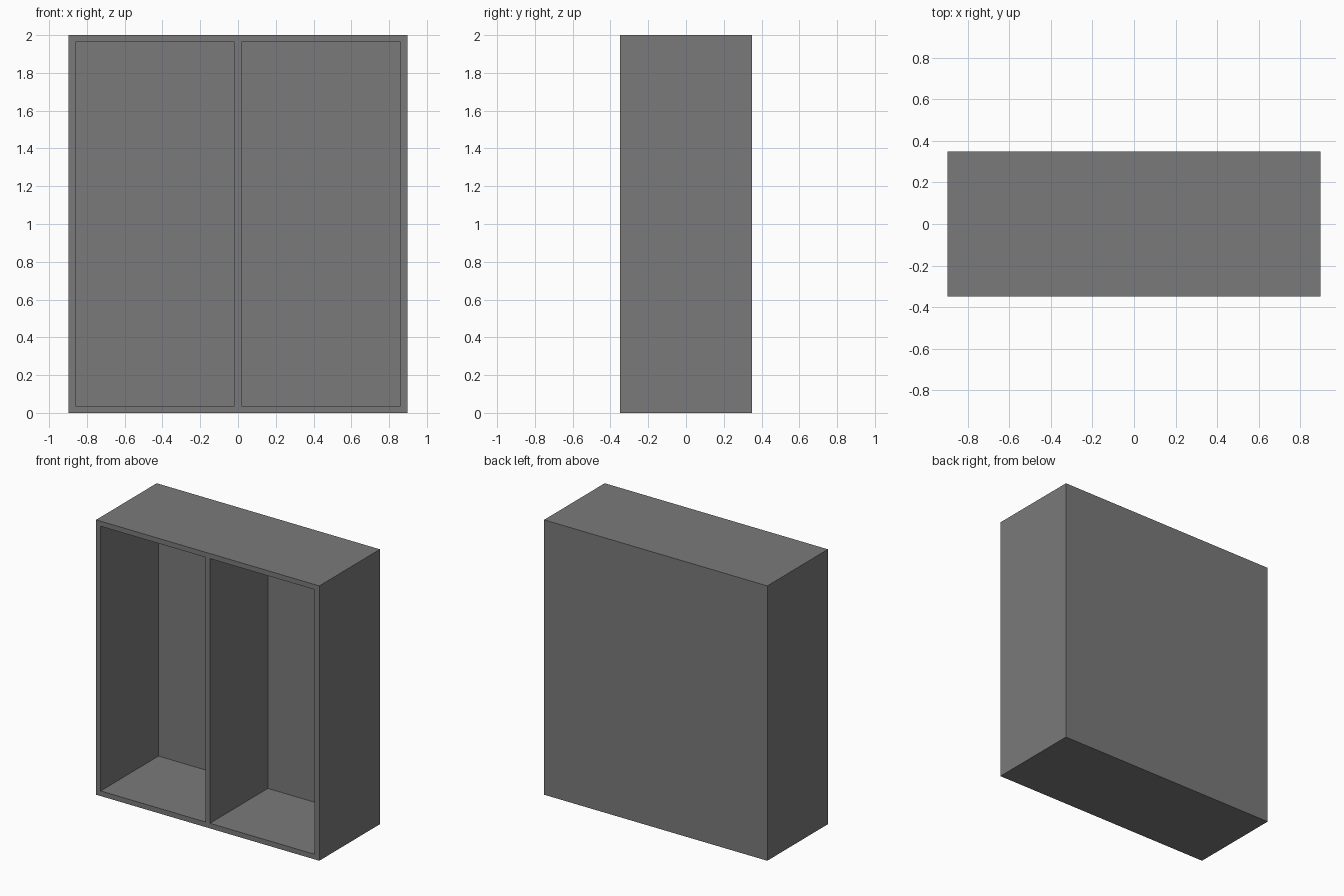
import bpy

W, D, H = 1.797, 0.697, 2.0     # overall size
T = 0.037                       # board thickness
BACK = 0.032                    # back panel thickness

if "Cube" in bpy.data.objects:
    bpy.data.objects.remove(bpy.data.objects["Cube"], do_unlink=True)

# Grey board material
grey = bpy.data.materials.new("grey_board")
grey.use_nodes = True
colour = (0.195, 0.195, 0.195, 1)
grey.diffuse_color = colour
grey.node_tree.nodes["Principled BSDF"].inputs["Base Color"].default_value = colour


def box(name, low, high):
    """Axis-aligned box between two corners."""
    bpy.ops.mesh.primitive_cube_add(size=1)
    ob = bpy.context.object
    ob.name = name
    for v in ob.data.vertices:
        v.co = [h if c > 0 else l for c, l, h in zip(v.co, low, high)]
    ob.data.materials.append(grey)
    return ob


# Cabinet carcass as one solid block
cabinet = box("cabinet_carcass", (-W / 2, -D / 2, 0), (W / 2, D / 2, H))

# Two open compartments either side of the central divider
for side, x0, x1 in (("right", -W / 2 + T, -T / 2), ("left", T / 2, W / 2 - T)):
    cutter = box(side + "_compartment_cutter",
                 (x0, -D, T), (x1, D / 2 - BACK, H - T))
    cutter.hide_render = True
    cut = cabinet.modifiers.new(side + "_compartment", 'BOOLEAN')
    cut.operation = 'DIFFERENCE'
    cut.solver = 'EXACT'
    cut.object = cutter
    bpy.context.view_layer.objects.active = cabinet
    bpy.ops.object.modifier_apply(modifier=cut.name)
    bpy.data.objects.remove(cutter, do_unlink=True)
